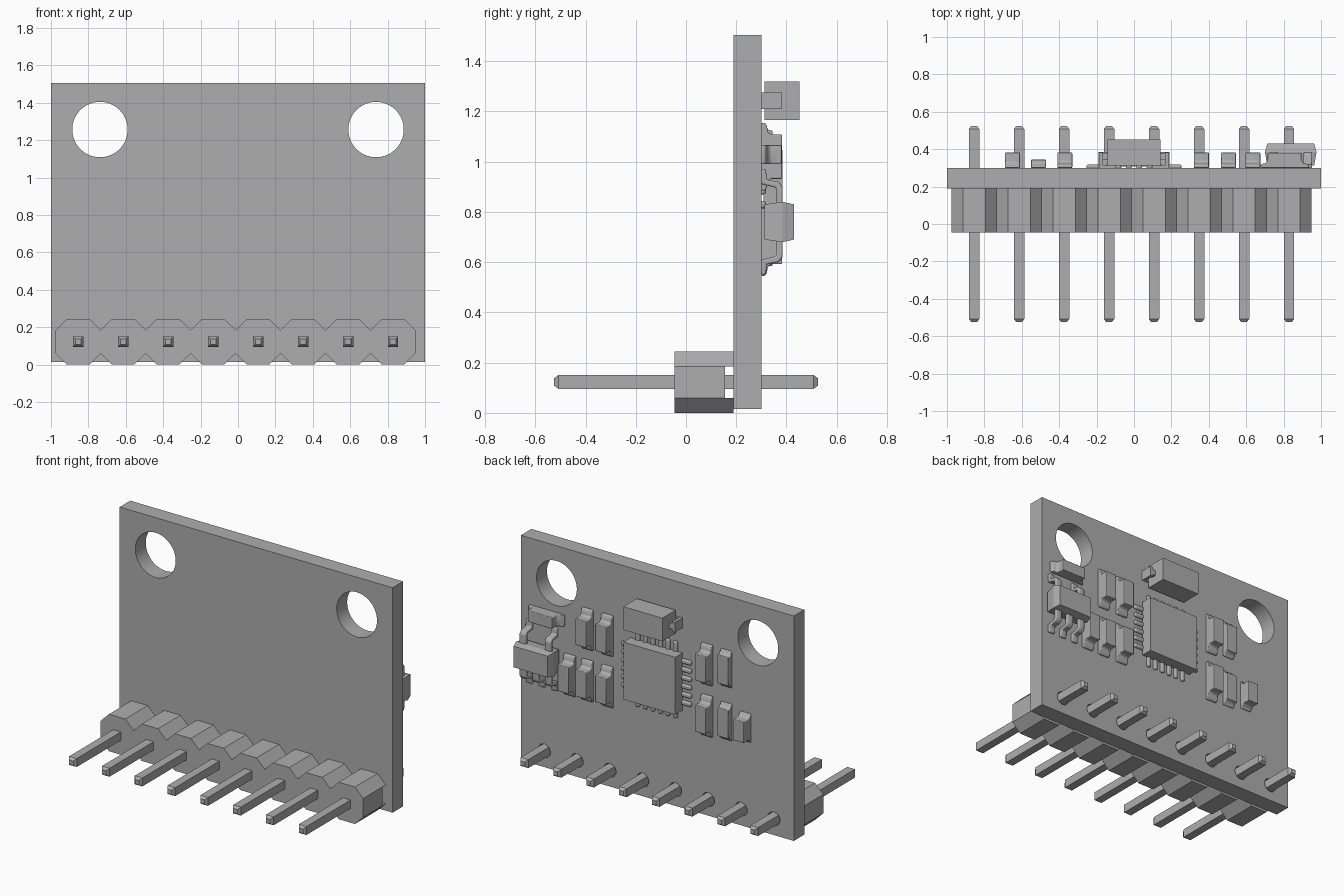
import bpy, bmesh
from math import cos, sin, pi, radians

cube = bpy.data.objects.get("Cube")
if cube:
    bpy.data.objects.remove(cube, do_unlink=True)

grey = bpy.data.materials.new("plain_grey")
grey.use_nodes = True
GREY = (0.42, 0.42, 0.42, 1)
grey.diffuse_color = GREY
for node in grey.node_tree.nodes:
    if node.type == 'BSDF_PRINCIPLED':
        node.inputs["Base Color"].default_value = GREY

BACK = 0.30                                   # rear face of the board
PITCH, PIN_Z = 0.2405, 0.123
PINS = [(i - 3.5) * PITCH - 0.013 for i in range(8)]


def finish(name, bm, bevel=0.0):
    """Turn a bmesh into an object, optionally with rounded edges."""
    bmesh.ops.recalc_face_normals(bm, faces=bm.faces[:])
    mesh = bpy.data.meshes.new(name)
    bm.to_mesh(mesh)
    bm.free()
    mesh.materials.append(grey)
    obj = bpy.data.objects.new(name, mesh)
    bpy.context.collection.objects.link(obj)
    if bevel:
        mod = obj.modifiers.new("rounding", 'BEVEL')
        mod.width, mod.segments = bevel, 3
        mod.limit_method, mod.angle_limit = 'ANGLE', radians(35)
        smooth(obj)
    return obj


def smooth(obj):
    bpy.ops.object.select_all(action='DESELECT')
    obj.select_set(True)
    bpy.context.view_layer.objects.active = obj
    bpy.ops.object.shade_smooth_by_angle(angle=radians(40))


def stack(bm, rings):
    """Join vertex rings of equal length into a closed solid."""
    rings = [[bm.verts.new(p) for p in ring] for ring in rings]
    n = len(rings[0])
    for a, b in zip(rings, rings[1:]):
        for i in range(n):
            j = (i + 1) % n
            bm.faces.new((a[i], a[j], b[j], b[i]))
    bm.faces.new(rings[0])
    bm.faces.new(rings[-1])


def prism(bm, outline, place, a, b):
    stack(bm, [[place(u, v, w) for u, v in outline] for w in (a, b)])


def loft(bm, x, z, sections):
    """Rectangles (y, half width, half height) stacked along y."""
    stack(bm, [[(x + i * hx, y, z + k * hz)
                for i, k in ((-1, -1), (1, -1), (1, 1), (-1, 1))]
               for y, hx, hz in sections])


def box(bm, x, z, hx, hz, y0, y1):
    loft(bm, x, z, [(y0, hx, hz), (y1, hx, hz)])


# Circuit board with mounting holes and pin holes
curve = bpy.data.curves.new("board_outline", 'CURVE')
curve.dimensions, curve.fill_mode, curve.extrude = '2D', 'BOTH', 0.055


def ring(points):
    spline = curve.splines.new('POLY')
    spline.points.add(len(points) - 1)
    for p, (x, z) in zip(spline.points, points):
        p.co = (x, z, 0, 1)
    spline.use_cyclic_u = True


def circle(x, z, r, n):
    ring([(x + r * cos(2 * pi * i / n), z + r * sin(2 * pi * i / n)) for i in range(n)])


ring([(-1, 0.015), (1, 0.015), (1, 1.505), (-1, 1.505)])
for side in (-1, 1):
    circle(side * 0.738, 1.257, 0.148, 64)
for px in PINS:
    circle(px, PIN_Z, 0.045, 24)
flat = bpy.data.objects.new("board_curve", curve)
bpy.context.collection.objects.link(flat)
bpy.context.view_layer.update()
mesh = bpy.data.meshes.new_from_object(flat.evaluated_get(bpy.context.evaluated_depsgraph_get()))
bpy.data.objects.remove(flat, do_unlink=True)
bm = bmesh.new()
bm.from_mesh(mesh)
bpy.data.meshes.remove(mesh)
bmesh.ops.remove_doubles(bm, verts=bm.verts[:], dist=1e-5)
for v in bm.verts:
    x, z, d = v.co
    v.co = (x, 0.245 + d, z)
smooth(finish("circuit_board", bm))

# Pin header housing: a scalloped bar with two rear rails
HALF, FLAT, LOW, HIGH, TOP = PITCH / 2, 0.06, 0.06, 0.185, 0.245
bm = bmesh.new()
front = lambda u, v, w: (u, w, v)
upper = [(PINS[0] - HALF, HIGH)]
for px in PINS:
    upper += [(px - FLAT, TOP), (px + FLAT, TOP), (px + HALF, HIGH)]
lower = [(x, TOP - z) for x, z in reversed(upper)]
prism(bm, upper + lower, front, -0.045, 0.155)
for px in PINS:
    for flip in (False, True):
        rail = [(px - HALF, HIGH), (px + HALF, HIGH), (px + FLAT, TOP), (px - FLAT, TOP)]
        prism(bm, [(x, TOP - z if flip else z) for x, z in rail], front, 0.155, 0.19)
finish("header_housing", bm)

# Header pins with tapered tips
bm = bmesh.new()
for px in PINS:
    loft(bm, px, PIN_Z, [(-0.525, 0.015, 0.015), (-0.507, 0.028, 0.028),
                         (0.507, 0.028, 0.028), (0.525, 0.015, 0.015)])
finish("header_pins", bm)


# Small two-ended components with solder feet
def end_footed(length, body, height, foot=0.022):
    half = [(length, 0), (length, foot * 0.6), (length - 0.012, foot), (body + 0.01, foot + 0.004),
            (body, foot + 0.016), (body, height)]
    return half + [(-u, v) for u, v in reversed(half)]


upright = lambda u, v, w: (w, BACK + v, u)
sideways = lambda u, v, w: (u, BACK + v, w)
tall = end_footed(0.135, 0.088, 0.082)
thin = end_footed(0.122, 0.095, 0.044, 0.015)
short = end_footed(0.095, 0.07, 0.082, 0.015)

bm = bmesh.new()
for x, z in [(0.505, 1.02), (0.36, 1.02), (0.635, 0.68), (0.505, 0.68), (0.36, 0.68),
             (-0.37, 1.02), (-0.37, 0.68)]:
    prism(bm, tall, upright, x - 0.04, x + 0.04)
prism(bm, [(u + 0.805, v) for u, v in end_footed(0.13, 0.09, 0.08)], sideways, 0.99, 1.066)
for z in (1.03, 0.68):
    prism(bm, [(u + z, v) for u, v in thin], upright, -0.55, -0.47)
prism(bm, [(u + 0.68, v) for u, v in short], upright, -0.69, -0.61)
# shift the tall parts, which were built about zero, to their rows
rows = [1.02, 1.02, 0.68, 0.68, 0.68, 1.02, 0.68]
bm.verts.ensure_lookup_table()
for k, z in enumerate(rows):
    for v in bm.verts[k * 2 * len(tall):(k + 1) * 2 * len(tall)]:
        v.co.z += z
finish("small_components", bm, 0.008)

# Square chip
CHIP_Z, CHIP = 0.857, 0.19
bm = bmesh.new()
box(bm, 0, CHIP_Z, CHIP, CHIP, BACK + 0.008, 0.385)
finish("square_chip", bm)

# Chip leads, six on each side
bm = bmesh.new()
for side in (-1, 1):
    for i in range(6):
        t = (i - 2.5) * 0.055
        box(bm, side * 0.205, CHIP_Z + t, 0.05, 0.015, BACK - 0.005, BACK + 0.018)
        box(bm, t, CHIP_Z + side * 0.205, 0.015, 0.05, BACK - 0.005, BACK + 0.018)
finish("chip_leads", bm, 0.01)

# Block capacitor above the chip, with end tabs
BLOCK_Z = 1.2425
bm = bmesh.new()
box(bm, 0, BLOCK_Z, 0.143, 0.077, BACK + 0.012, 0.452)
finish("block_capacitor", bm)
bm = bmesh.new()
for side in (-1, 1):
    box(bm, side * 0.155, BLOCK_Z, 0.015, 0.018, BACK + 0.045, 0.38)
    box(bm, side * 0.176, BLOCK_Z, 0.01, 0.033, BACK, 0.383)
    box(bm, side * 0.14, BLOCK_Z, 0.045, 0.033, BACK, BACK + 0.013)
finish("block_capacitor_tabs", bm)

# Five-lead regulator with a tapered body
REG_X, REG_Z = 0.838, 0.76
bm = bmesh.new()
loft(bm, REG_X, REG_Z, [(BACK + 0.012, 0.125, 0.07), (0.385, 0.138, 0.08), (0.43, 0.125, 0.07)])
finish("regulator_body", bm)
lead = [(0.05, 0.06), (0.05, 0.085), (0.14, 0.085), (0.16, 0.07), (0.168, 0.022),
        (0.21, 0.018), (0.21, 0), (0.15, 0), (0.138, 0.055), (0.13, 0.06)]
bm = bmesh.new()
for side, offsets in ((1, (-0.092, 0.092)), (-1, (-0.092, 0, 0.092))):
    for dx in offsets:
        prism(bm, [(REG_Z + side * u, v) for u, v in lead], upright,
              REG_X + dx - 0.023, REG_X + dx + 0.023)
finish("regulator_leads", bm, 0.007)
